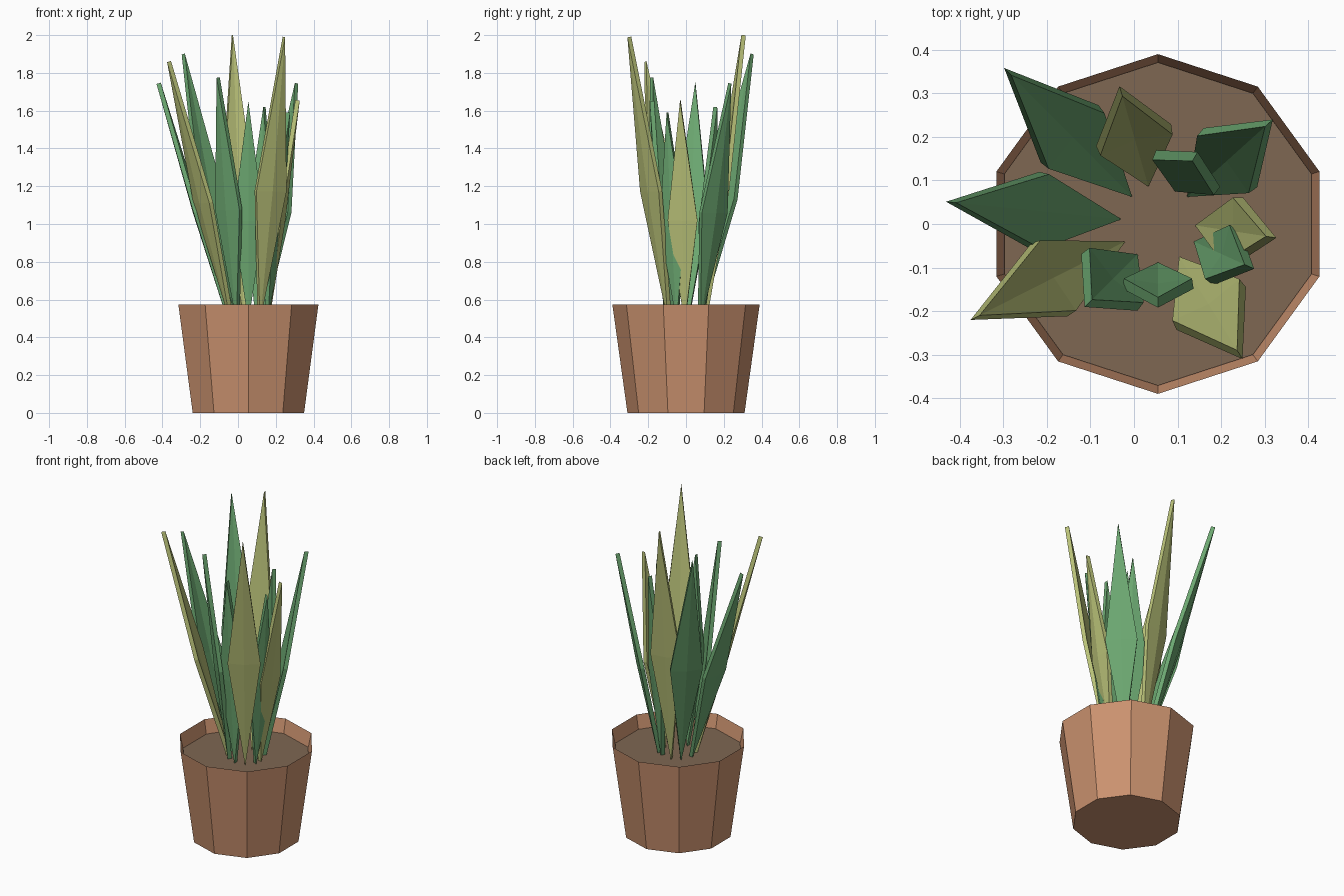
import bpy, bmesh, math
from mathutils import Vector

if "Cube" in bpy.data.objects:
    bpy.data.objects.remove(bpy.data.objects["Cube"])

CX = 0.055          # pot axis is slightly off centre
SOIL_Z = 0.49


def material(name, rgb):
    m = bpy.data.materials.new(name)
    m.diffuse_color = (*rgb, 1)
    m.use_nodes = True
    m.node_tree.nodes["Principled BSDF"].inputs["Base Color"].default_value = m.diffuse_color
    return m


terracotta = material("terracotta", (0.60, 0.29, 0.16))
earth = material("soil_brown", (0.21, 0.135, 0.085))
green = material("leaf_green", (0.15, 0.39, 0.165))
olive = material("leaf_olive", (0.49, 0.54, 0.19))


def finish(name, bm, mat):
    bmesh.ops.recalc_face_normals(bm, faces=bm.faces)
    me = bpy.data.meshes.new(name)
    bm.to_mesh(me)
    bm.free()
    me.materials.append(mat)
    ob = bpy.data.objects.new(name, me)
    bpy.context.collection.objects.link(ob)
    return ob


def ring(bm, r, z, n=10):
    return [bm.verts.new((CX + r * math.sin(2 * math.pi * i / n),
                          r * math.cos(2 * math.pi * i / n), z)) for i in range(n)]


# Pot: ten-sided tapered wall with a sharp rim, closed under the soil
bm = bmesh.new()
rings = [ring(bm, r, z) for r, z in ((0.31, 0), (0.39, 0.575), (0.37, SOIL_Z - 0.01))]
for a, b in zip(rings, rings[1:]):
    for i in range(10):
        j = (i + 1) % 10
        bm.faces.new((a[i], a[j], b[j], b[i]))
bm.faces.new(rings[0])
bm.faces.new(rings[-1])
finish("pot", bm, terracotta)

# Soil disc
bm = bmesh.new()
low, top = ring(bm, 0.37, SOIL_Z - 0.008), ring(bm, 0.371, SOIL_Z)
for i in range(10):
    j = (i + 1) % 10
    bm.faces.new((low[i], low[j], top[j], top[i]))
bm.faces.new(low)
bm.faces.new(top)
finish("soil", bm, earth)


# Leaf: a thick diamond, lightly folded along its spine
def leaf(name, base, tip, half_width, mat):
    b, t = Vector((*base, SOIL_Z - 0.01)), Vector(tip)
    spine = t - b
    side = Vector((-spine.y, spine.x, 0)).normalized()
    outward = side.cross(spine).normalized()
    if outward.dot(Vector((spine.x, spine.y, 0))) < 0:
        outward = -outward
    mid = b + spine * 0.46
    bm = bmesh.new()
    rim = [bm.verts.new(p) for p in (b, mid + side * half_width, t, mid - side * half_width)]
    centre = bm.verts.new(mid + outward * 0.012)
    for i in range(4):
        bm.faces.new((rim[i], rim[(i + 1) % 4], centre))
    ob = finish(name, bm, mat)
    mod = ob.modifiers.new("thickness", 'SOLIDIFY')
    mod.thickness = 0.024
    mod.offset = 0


# base xy, tip xyz, half width, colour
leaves = [
    ((-0.04, 0.012), (-0.42, 0.05, 1.745), 0.088, green),
    ((-0.03, -0.045), (-0.365, -0.215, 1.86), 0.092, olive),
    ((-0.012, 0.07), (-0.29, 0.35, 1.90), 0.092, green),
    ((0.0, -0.078), (-0.105, -0.182, 1.775), 0.09, green),
    ((0.03, 0.097), (-0.03, 0.305, 2.0), 0.088, olive),
    ((0.055, -0.10), (0.055, -0.18, 1.65), 0.08, green),
    ((0.10, 0.085), (0.14, 0.155, 1.62), 0.083, green),
    ((0.11, -0.085), (0.243, -0.30, 1.99), 0.092, olive),
    ((0.13, 0.07), (0.31, 0.232, 1.745), 0.09, green),
    ((0.152, -0.005), (0.315, -0.03, 1.655), 0.078, olive),
    ((0.148, -0.045), (0.265, -0.098, 1.59), 0.07, green),
]
for k, spec in enumerate(leaves):
    leaf(f"leaf_{k + 1}", *spec)
